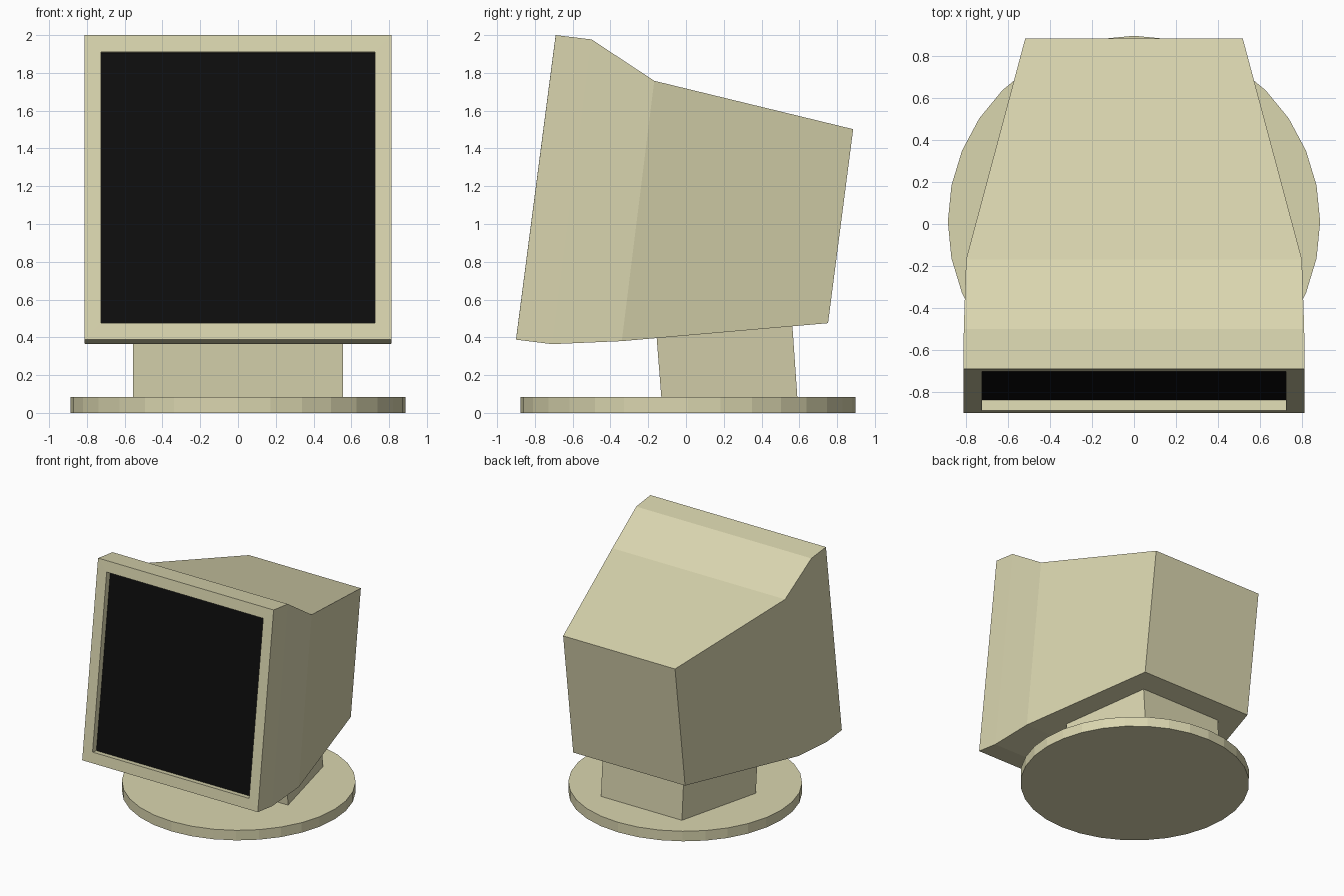
import bpy, bmesh

if "Cube" in bpy.data.objects:
    bpy.data.objects.remove(bpy.data.objects["Cube"])


def material(name, color):
    mat = bpy.data.materials.new(name)
    mat.diffuse_color = color
    mat.use_nodes = True
    mat.node_tree.nodes["Principled BSDF"].inputs["Base Color"].default_value = mat.diffuse_color
    return mat


beige = material("beige_plastic", (0.70, 0.67, 0.43, 1))
black = material("dark_glass", (0.004, 0.004, 0.004, 1))


def finish(bm, name, mat):
    mesh = bpy.data.meshes.new(name)
    bm.to_mesh(mesh)
    bm.free()
    mesh.materials.append(mat)
    obj = bpy.data.objects.new(name, mesh)
    bpy.context.collection.objects.link(obj)
    return obj


def loft(name, rings, mat, caps=(True, True)):
    """Skin a list of 4-point rings, optionally capping the first and last."""
    bm = bmesh.new()
    loops = [[bm.verts.new(p) for p in ring] for ring in rings]
    for a, b in zip(loops, loops[1:]):
        for i in range(4):
            j = (i + 1) % 4
            bm.faces.new((a[i], a[j], b[j], b[i]))
    for loop, cap in zip((loops[0], loops[-1]), caps):
        if cap:
            bm.faces.new(loop)
    bmesh.ops.recalc_face_normals(bm, faces=bm.faces)
    return finish(bm, name, mat)


def upright(w, bottom, top):
    """Rectangle of half-width w between a bottom and a top (y, z) point."""
    return [(-w, *bottom), (w, *bottom), (w, *top), (-w, *top)]


# Monitor casing: recess, screen opening, bezel, then back along the housing
recess = upright(0.725, (-0.838, 0.468), (-0.652, 1.904))
casing = [
    recess,
    upright(0.725, (-0.889, 0.475), (-0.702, 1.911)),
    upright(0.813, (-0.90, 0.388), (-0.69, 2.0)),
    upright(0.811, (-0.708, 0.364), (-0.50, 1.977)),
    upright(0.80, (-0.34, 0.38), (-0.168, 1.758)),
    upright(0.518, (0.752, 0.475), (0.885, 1.502)),
]
loft("monitor_casing", casing, beige, caps=(False, True))

# Screen: single pane closing the recess
bm = bmesh.new()
bm.faces.new([bm.verts.new(p) for p in recess])
finish(bm, "screen", black)


# Neck: leaning block, narrower at the back, tucked into the casing
def neck_ring(front, back):
    return [(-0.555, *front), (0.555, *front), (0.375, *back), (-0.375, *back)]


loft("neck", [neck_ring((-0.13, 0.075), (0.59, 0.075)),
              neck_ring((-0.157, 0.42), (0.562, 0.48))], beige)

# Base: 32-sided disc
bpy.ops.mesh.primitive_cylinder_add(vertices=32, radius=0.887, depth=0.084,
                                    location=(0, 0.01, 0.042))
base = bpy.context.object
base.name = "base_disc"
base.data.materials.append(beige)
